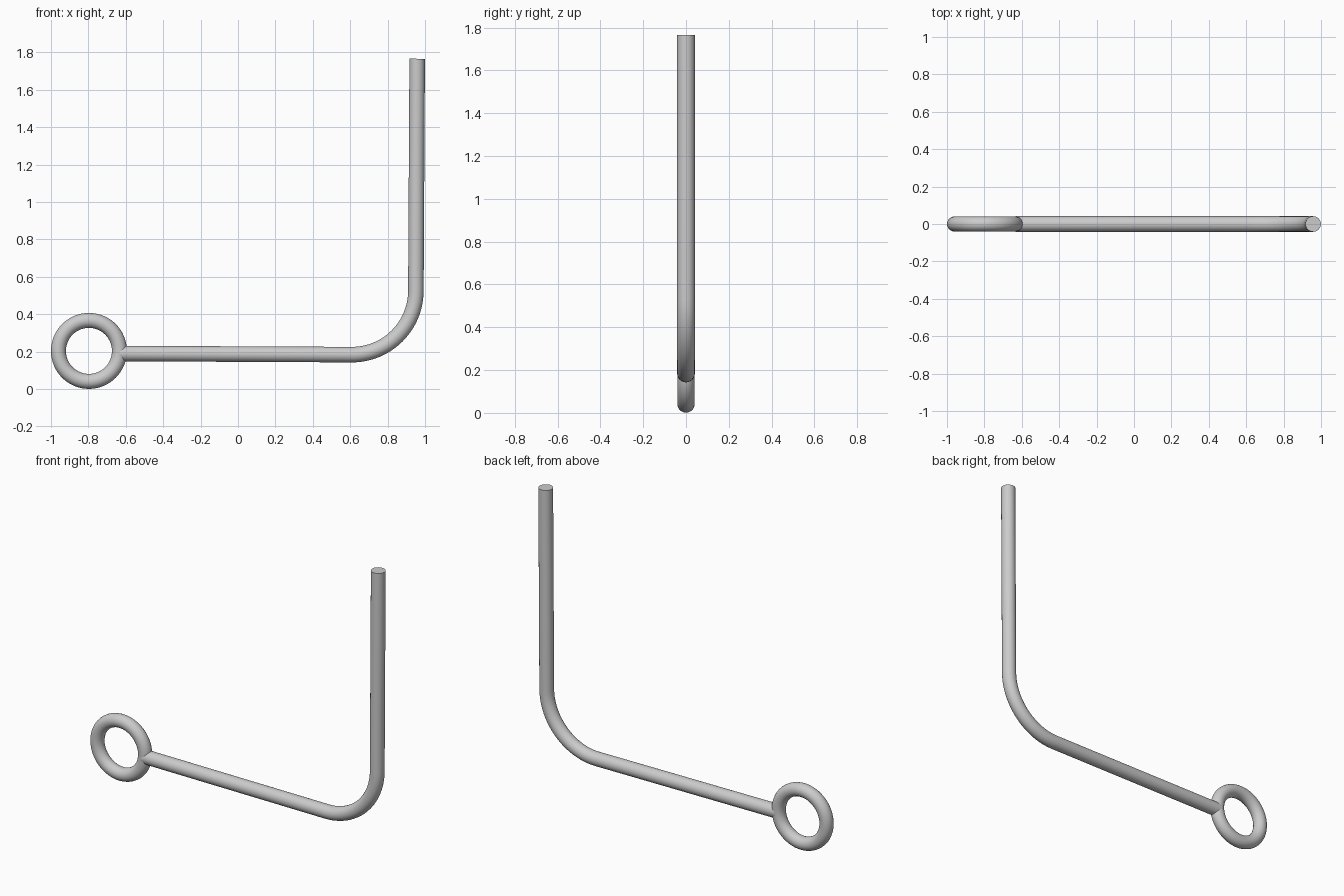
import bpy
from math import sin, cos, pi

if "Cube" in bpy.data.objects:
    bpy.data.objects.remove(bpy.data.objects["Cube"])

# Ring: upright eye at the left end
bpy.ops.mesh.primitive_torus_add(
    major_segments=64, minor_segments=24, major_radius=0.163, minor_radius=0.04,
    location=(-0.797, 0, 0.204), rotation=(pi / 2, 0, 0))
ring = bpy.context.object
ring.name = "ring"
bpy.ops.object.shade_smooth_by_angle()

# Rod centreline: horizontal run, rounded bend, upright run
bend_r = 0.342
cx, cz = 0.609, 0.184 + bend_r
path = [(-0.633, 0.19)]
for i in range(25):
    a = -pi / 2 + i * pi / 48
    path.append((cx + bend_r * cos(a), cz + bend_r * sin(a)))
path.append((0.958, 1.766))

curve = bpy.data.curves.new("bent_rod", "CURVE")
curve.dimensions = "3D"
curve.bevel_depth = 0.0415
curve.bevel_resolution = 10
curve.use_fill_caps = True
spline = curve.splines.new("POLY")
spline.points.add(len(path) - 1)
for p, (x, z) in zip(spline.points, path):
    p.co = (x, 0, z, 1)
rod = bpy.data.objects.new("bent_rod", curve)
bpy.context.collection.objects.link(rod)

# Turn the rod into a mesh with crisp end caps
bpy.ops.object.select_all(action="DESELECT")
rod.select_set(True)
bpy.context.view_layer.objects.active = rod
bpy.ops.object.convert(target="MESH")
bpy.ops.object.shade_smooth_by_angle()
